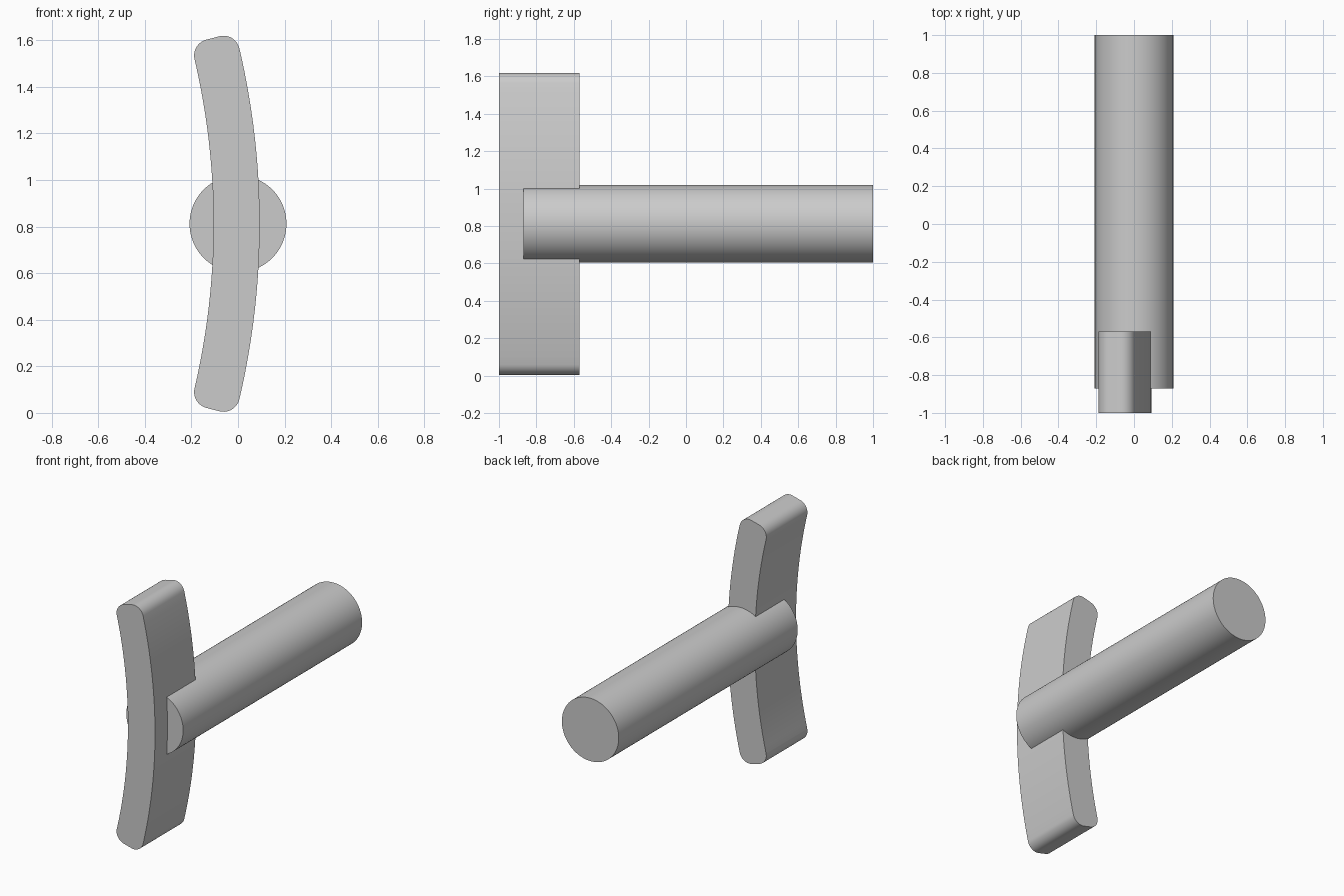
import bpy, bmesh
from math import sin, cos, pi, radians
from mathutils import Vector

cube = bpy.data.objects.get("Cube")
if cube:
    bpy.data.objects.remove(cube, do_unlink=True)

grey = bpy.data.materials.new("plain grey")
grey.use_nodes = True
colour = (0.6, 0.6, 0.6, 1)
grey.diffuse_color = colour
grey.node_tree.nodes["Principled BSDF"].inputs["Base Color"].default_value = colour

MID_Z = 0.812


def extrude_profile(name, points, y0, y1):
    """Extrude a closed x-z outline along y."""
    bm = bmesh.new()
    face = bm.faces.new([bm.verts.new((x, y0, z)) for x, z in points])
    moved = bmesh.ops.extrude_face_region(bm, geom=[face])["geom"]
    verts = [v for v in moved if isinstance(v, bmesh.types.BMVert)]
    bmesh.ops.translate(bm, verts=verts, vec=Vector((0, y1 - y0, 0)))
    bmesh.ops.recalc_face_normals(bm, faces=bm.faces)
    mesh = bpy.data.meshes.new(name)
    bm.to_mesh(mesh)
    bm.free()
    mesh.materials.append(grey)
    obj = bpy.data.objects.new(name, mesh)
    bpy.context.collection.objects.link(obj)
    bpy.ops.object.select_all(action='DESELECT')
    obj.select_set(True)
    bpy.context.view_layer.objects.active = obj
    bpy.ops.object.shade_smooth_by_angle(angle=radians(30))
    return obj


def curved_plate_outline(radius, width, half_angle, corner, steps=32, corner_steps=10):
    """Rounded rectangle bent round a distant centre on the -x side."""
    half_len, half_w = radius * half_angle, width / 2
    flat = []
    for sx, sz, start in ((1, 1, 0), (-1, 1, pi / 2), (-1, -1, pi), (1, -1, 1.5 * pi)):
        for i in range(corner_steps + 1):
            a = start + pi / 2 * i / corner_steps
            flat.append((sx * (half_w - corner) + corner * cos(a),
                         sz * (half_len - corner) + corner * sin(a)))
        if sx * sz < 0:     # long side running on to the next corner
            u, v = flat[-1]
            if sx < 0:
                flat += [(u, v * (1 - 2 * i / steps)) for i in range(1, steps)]
            else:
                flat += [(u, v * (1 - 2 * i / steps)) for i in range(1, steps)]
    return [(-radius - 0.006 + (radius + u) * cos(v / radius),
             MID_Z + (radius + u) * sin(v / radius)) for u, v in flat]


# Curved plate with rounded ends
extrude_profile("curved_plate", curved_plate_outline(3.2, 0.198, 0.252, 0.07), -1, -0.57)

# Round bar running back from the plate
SIDES = 96
bar = [(0.208 * cos(2 * pi * i / SIDES), MID_Z + 0.208 * sin(2 * pi * i / SIDES))
       for i in range(SIDES)]
extrude_profile("round_bar", bar, -0.87, 1)
